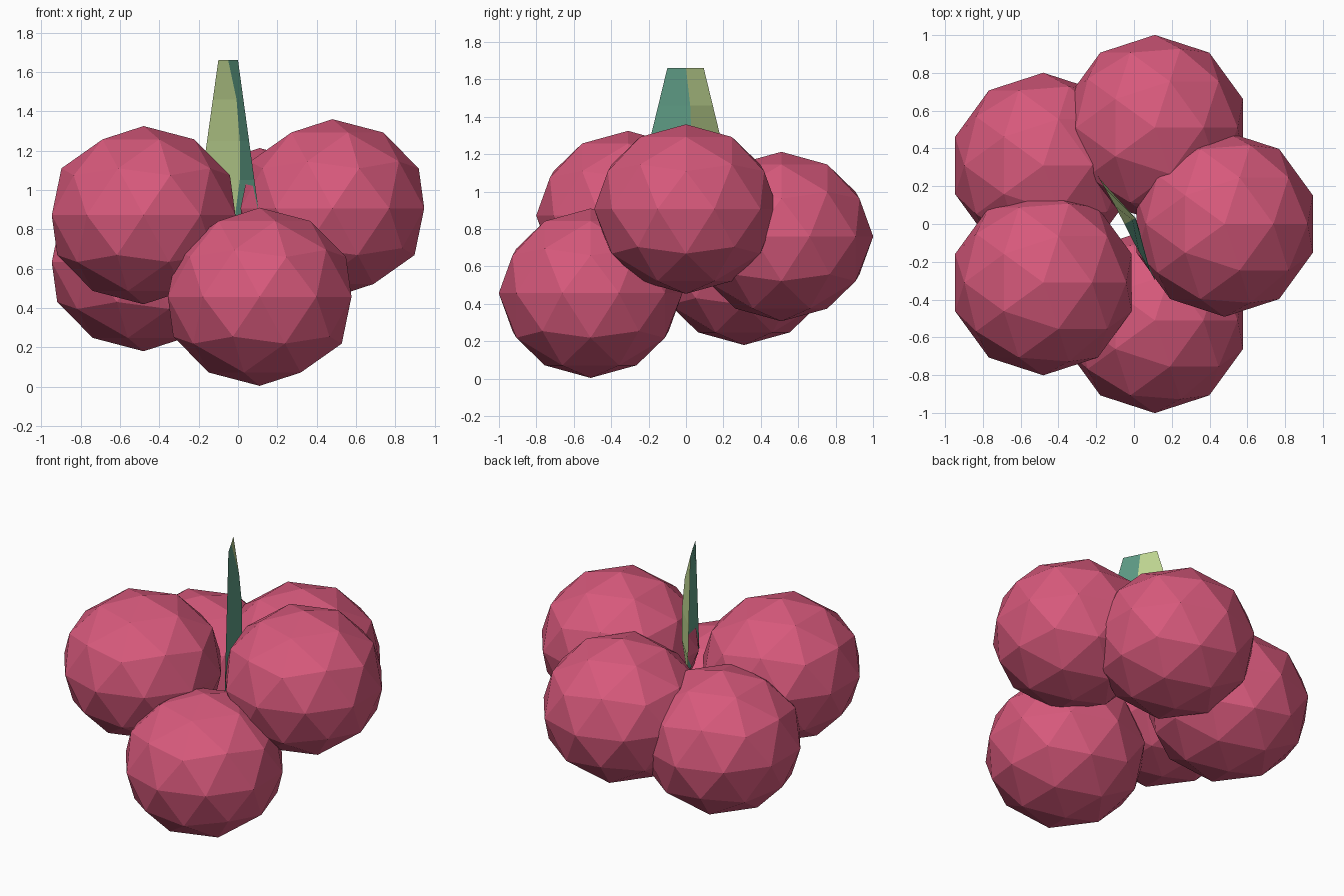
import bpy

if "Cube" in bpy.data.objects:
    bpy.data.objects.remove(bpy.data.objects["Cube"])


def material(name, rgb):
    m = bpy.data.materials.new(name)
    m.diffuse_color = (*rgb, 1)
    m.use_nodes = True
    m.node_tree.nodes["Principled BSDF"].inputs["Base Color"].default_value = m.diffuse_color
    return m


pink = material("berry_pink", (0.68, 0.10, 0.20))
light_green = material("leaf_light", (0.51, 0.66, 0.28))
dark_green = material("leaf_dark", (0.115, 0.34, 0.24))

# Five faceted berries in a ring at staggered heights
centres = [
    ("front", (0.11, -0.51, 0.457)),
    ("right", (0.48, 0.0, 0.907)),
    ("back", (0.11, 0.51, 0.76)),
    ("front_left", (-0.48, -0.31, 0.872)),
    ("back_left", (-0.48, 0.31, 0.633)),
]
for name, loc in centres:
    bpy.ops.mesh.primitive_ico_sphere_add(subdivisions=2, radius=0.491, location=loc)
    berry = bpy.context.object
    berry.name = "berry_" + name
    berry.scale.z = 0.453 / 0.491
    berry.data.materials.append(pink)

# Thin two-tone leaf: widens downwards, creased and bowed along its midrib
top, bottom = 1.66, 0.82
rows = [(top, 0.0), (1.46, 0.045), (1.25, 0.062), (1.05, 0.062), (bottom, 0.03)]
verts, faces = [], []
for z, bow in rows:
    drop = top - z
    verts += [
        (-0.10 - 0.14 * drop, 0.095 + 0.243 * drop, z),
        (-0.05 + 0.95 * bow, 0.5 * bow, z),
        (0.0 + 0.137 * drop, -0.10 - 0.243 * drop, z),
    ]
for r in range(len(rows) - 1):
    for c in range(2):
        a = r * 3 + c
        faces.append((a, a + 3, a + 4, a + 1))
mesh = bpy.data.meshes.new("leaf")
mesh.from_pydata(verts, [], faces)
mesh.materials.append(light_green)
mesh.materials.append(dark_green)
for i, p in enumerate(mesh.polygons):
    p.material_index = i % 2
leaf = bpy.data.objects.new("leaf", mesh)
bpy.context.collection.objects.link(leaf)
